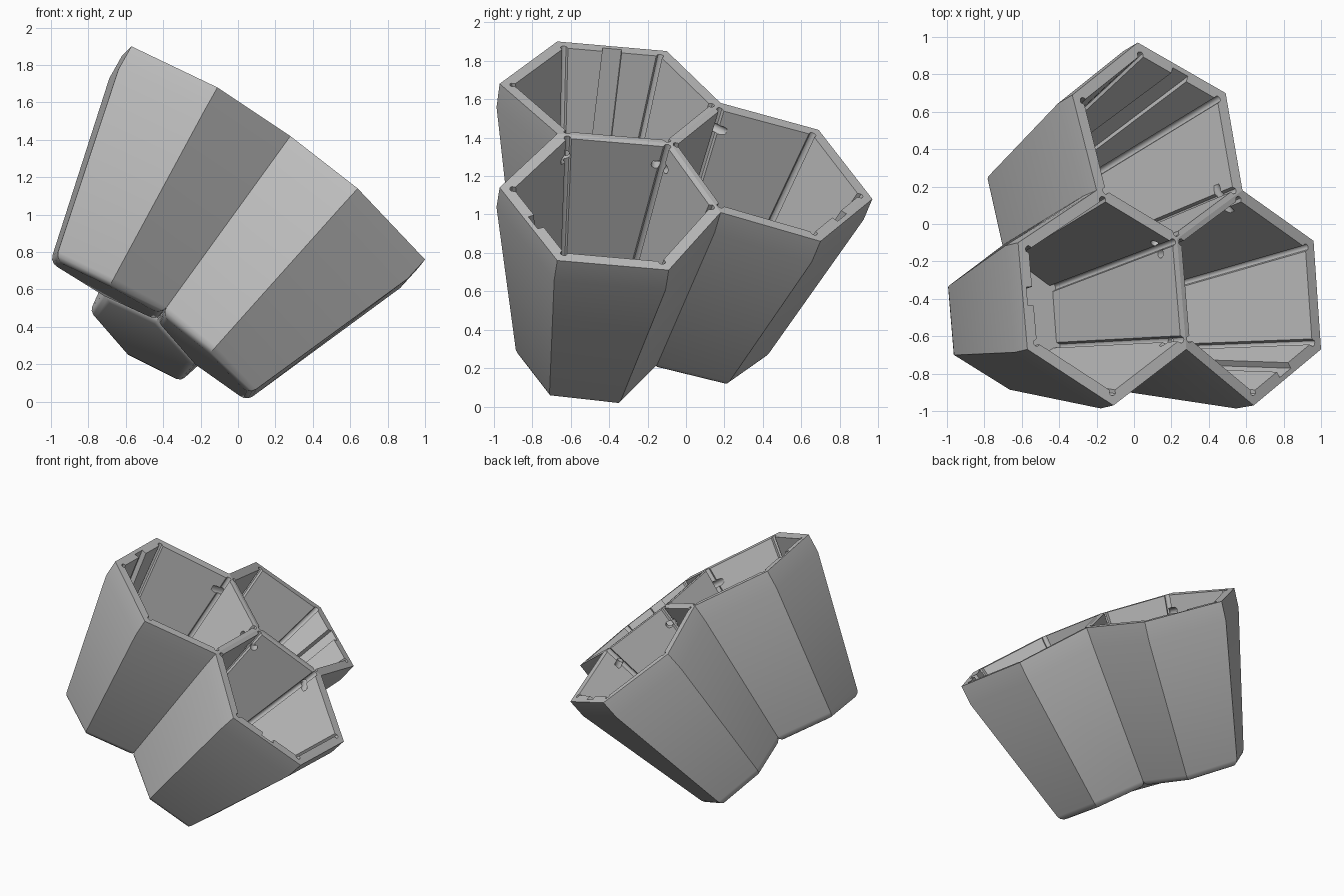
import bpy, bmesh
from mathutils import Vector
from math import radians

# Remove the default cube only
cube = bpy.data.objects.get("Cube")
if cube:
    bpy.data.objects.remove(cube, do_unlink=True)

# Sizes
BAND = 0.14          # straight collar below the rim
OUTER_WALL, SHARED_WALL, FLOOR = 0.062, 0.03, 0.05
GROOVE = 0.02        # radius of the inner corner grooves
SLOT_WIDTH, SLOT_DEPTH = 0.1, 0.035
ROUNDING = 0.045     # rounding at the foot of each cup

# Corner name: (rim point, foot point); neighbouring cups share corners
CORNERS = {
    "hub": ((.23, -.08, 1.37), (-.43, -.33, .44)),
    "front_joint": ((.28, -.67, 1.42), (-.40, -.71, .48)),
    "left_joint": ((-.20, .18, 1.58), (-.71, -.12, .57)),
    "right_joint": ((.58, .18, 1.01), (-.23, -.16, .20)),
    "upper_front": ((-.11, -.97, 1.68), (-.68, -.88, .63)),
    "upper_tip": ((-.57, -.67, 1.90), (-.97, -.70, .77)),
    "upper_back": ((-.62, -.10, 1.85), (-1.0, -.34, .75)),
    "lower_front": ((.64, -.97, 1.14), (-.14, -.88, .27)),
    "lower_tip": ((1.0, -.67, .76), (.07, -.71, .05)),
    "lower_back": ((.96, -.09, .71), (.05, -.35, .01)),
    "rear_right": ((.49, .70, .86), (-.31, .21, .11)),
    "rear_tip": ((.02, .97, 1.08), (-.59, .41, .25)),
    "rear_left": ((-.33, .69, 1.44), (-.79, .24, .48)),
}
# Each cup runs counterclockwise from the hub: first and last sides are shared
CUPS = {
    "upper_cup": ["hub", "left_joint", "upper_back", "upper_tip", "upper_front", "front_joint"],
    "lower_cup": ["hub", "front_joint", "lower_front", "lower_tip", "lower_back", "right_joint"],
    "rear_cup": ["hub", "right_joint", "rear_right", "rear_tip", "rear_left", "left_joint"],
}
SLOT_SIDE = 2


def ring(names, level):
    return [Vector(CORNERS[n][level]) for n in names]


def ring_normal(points):
    total = Vector()
    for p, q in zip(points, points[1:] + points[:1]):
        total += p.cross(q)
    return total.normalized()


AXES = {cup: ring_normal(ring(names, 0)) for cup, names in CUPS.items()}


def corner_axis(name):
    return sum((AXES[c] for c, names in CUPS.items() if name in names), Vector()).normalized()


def inner_profile(outer, axis):
    """Inset the outline by wall thickness; return groove points per corner and slot points."""
    n = len(outer)
    along = [(outer[(i + 1) % n] - outer[i]).normalized() for i in range(n)]
    wall = [SHARED_WALL if i in (0, n - 1) else OUTER_WALL for i in range(n)]
    corners, centres = [], []
    for i in range(n):
        before, after = along[i - 1], along[i]
        sine = before.cross(after).length
        centre = outer[i] + (after * wall[i - 1] - before * wall[i]) / sine
        out = (before - after).normalized()
        fan = [-before, out - before, out * 2 - before, out, out * 2 + after, out + after, after]
        corners.append([centre + d.normalized() * GROOVE for d in fan])
        centres.append(centre)
    a, b = centres[SLOT_SIDE], centres[SLOT_SIDE + 1]
    side = (b - a).normalized()
    outward = side.cross(axis).normalized() * SLOT_DEPTH
    left, right = ((a + b) / 2 + side * s * SLOT_WIDTH / 2 for s in (-1, 1))
    return corners, [left, left + outward, right + outward, right]


def build_cup(name, names, material):
    axis = AXES[name]
    rim = ring(names, 0)
    collar = [p - corner_axis(n) * BAND for p, n in zip(rim, names)]
    foot = [p - axis * 0.012 for p in ring(names, 1)]
    bm = bmesh.new()

    def verts(points):
        return [bm.verts.new(p) for p in points]

    # Outer shell
    levels = [verts(rim), verts(collar), verts(foot)]
    count = len(rim)
    for top, low in zip(levels, levels[1:]):
        for i in range(count):
            j = (i + 1) % count
            bm.faces.new((top[i], low[i], low[j], top[j]))
    underside = bm.faces.new(levels[-1])

    # Hollow with corner grooves and one slotted wall
    rim_corners, rim_slot = inner_profile(rim, axis)
    floor_ring = [p + axis * FLOOR for p in foot]
    low_corners, low_slot = inner_profile(floor_ring, axis)
    tops, lows = [verts(c) for c in rim_corners], [verts(c) for c in low_corners]
    top_slot, floor_slot = verts(rim_slot), verts(low_slot)
    middle = len(tops[0]) // 2
    floor = []
    for i in range(count):
        j = (i + 1) % count
        slotted = i == SLOT_SIDE
        upper = tops[i][middle:] + (top_slot if slotted else []) + tops[j][:middle + 1]
        lower = lows[i][middle:] + (floor_slot if slotted else []) + lows[j][:middle + 1]
        bm.faces.new([levels[0][i], levels[0][j]] + upper[::-1])
        for k in range(len(upper) - 1):
            bm.faces.new((upper[k], upper[k + 1], lower[k + 1], lower[k]))
        floor += lower[:-1]
    bm.faces.new(floor)

    # Rounded foot
    bmesh.ops.bevel(bm, geom=list(underside.edges), offset=ROUNDING, segments=3,
                    profile=0.5, affect='EDGES')
    bmesh.ops.recalc_face_normals(bm, faces=bm.faces[:])
    mesh = bpy.data.meshes.new(name)
    bm.to_mesh(mesh)
    bm.free()
    mesh.materials.append(material)
    obj = bpy.data.objects.new(name, mesh)
    bpy.context.collection.objects.link(obj)
    return obj


def hole_cutters(material):
    """Round pins that pierce the shared walls near both ends."""
    bm = bmesh.new()
    hub = Vector(CORNERS["hub"][0])
    for joint in ("front_joint", "left_joint", "right_joint"):
        end = Vector(CORNERS[joint][0])
        axis = (corner_axis("hub") + corner_axis(joint)).normalized()
        turn = (end - hub).cross(axis).to_track_quat('Z', 'Y').to_matrix().to_4x4()
        for t in (0.1, 0.9):
            turn.translation = hub.lerp(end, t) - axis * 0.12
            bmesh.ops.create_cone(bm, cap_ends=True, segments=12, radius1=0.025,
                                  radius2=0.025, depth=0.17, matrix=turn)
    mesh = bpy.data.meshes.new("hole_cutters")
    bm.to_mesh(mesh)
    bm.free()
    mesh.materials.append(material)
    obj = bpy.data.objects.new("hole_cutters", mesh)
    obj.hide_render = True
    bpy.context.collection.objects.link(obj)
    return obj


# Single grey plastic
grey = bpy.data.materials.new("grey_plastic")
grey.use_nodes = True
grey.diffuse_color = (0.52, 0.52, 0.52, 1)
grey.node_tree.nodes["Principled BSDF"].inputs["Base Color"].default_value = grey.diffuse_color

# Build the cups, pierce them and smooth the rounded parts
cutter = hole_cutters(grey)
for cup_name, corner_names in CUPS.items():
    cup = build_cup(cup_name, corner_names, grey)
    bpy.ops.object.select_all(action='DESELECT')
    cup.select_set(True)
    bpy.context.view_layer.objects.active = cup
    holes = cup.modifiers.new("holes", 'BOOLEAN')
    holes.operation, holes.solver, holes.object = 'DIFFERENCE', 'EXACT', cutter
    bpy.ops.object.modifier_apply(modifier=holes.name)
    bpy.ops.object.shade_smooth_by_angle(angle=radians(32))
bpy.data.objects.remove(cutter, do_unlink=True)
